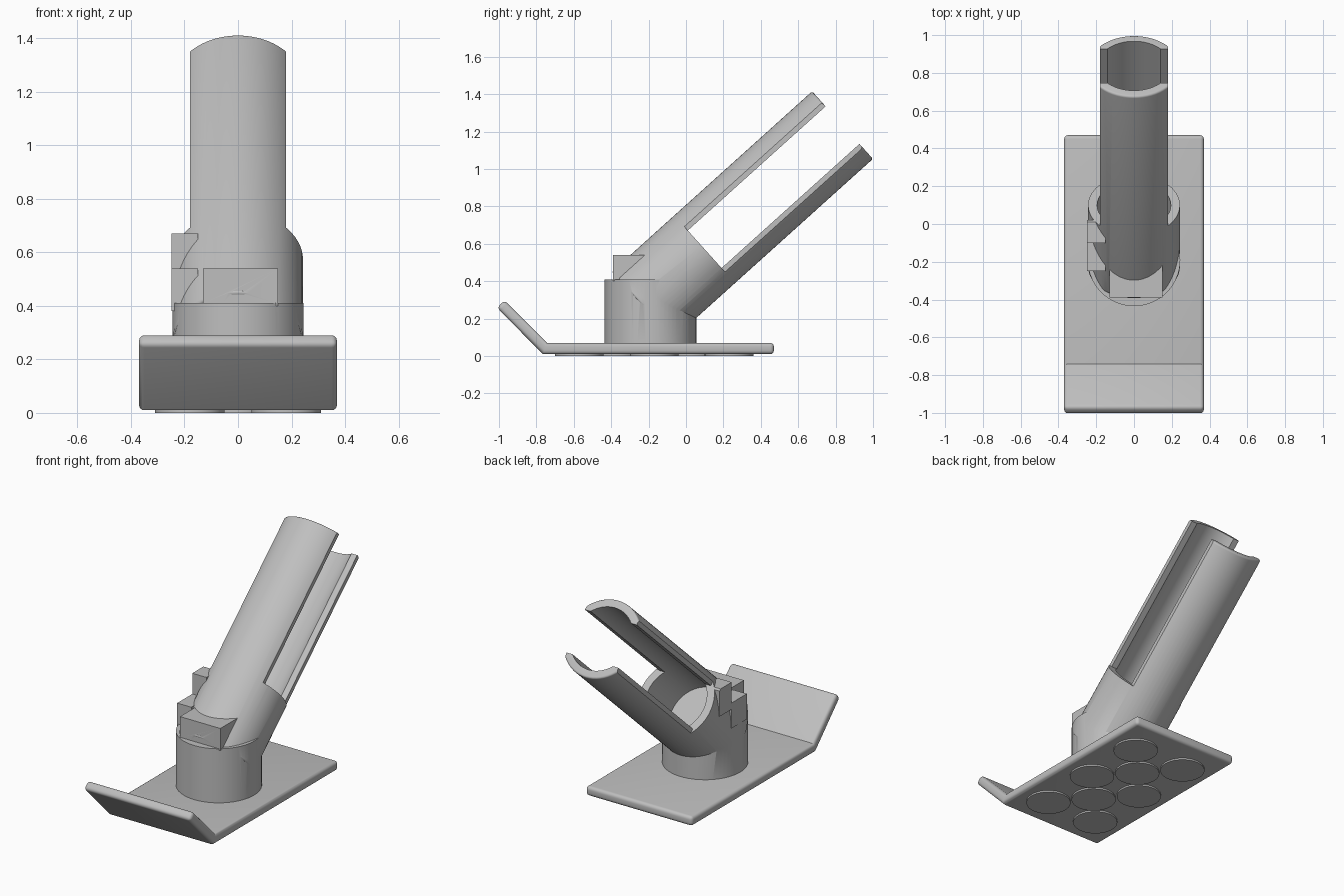
import bpy, bmesh, math
from mathutils import Vector, Matrix

if "Cube" in bpy.data.objects:
    bpy.data.objects.remove(bpy.data.objects["Cube"], do_unlink=True)

grey = bpy.data.materials.new("light grey")
grey.use_nodes = True
colour = (0.52, 0.52, 0.52, 1)
grey.diffuse_color = colour
grey.node_tree.nodes["Principled BSDF"].inputs["Base Color"].default_value = colour

TILT = math.radians(42)
AXIS = Vector((0, math.cos(TILT), math.sin(TILT)))
ELBOW = Vector((0, -0.19, 0.31))
ROT = (TILT - math.pi / 2, 0, 0)
R, BORE = 0.243, 0.195
START, FLOOR, SHOULDER, END = -0.06, 0.07, 0.39, 1.382


def finish(obj, name):
    obj.name = name
    obj.data.materials.append(grey)
    return obj


def activate(obj):
    bpy.ops.object.select_all(action='DESELECT')
    obj.select_set(True)
    bpy.context.view_layer.objects.active = obj


def cylinder(name, radius, depth, location, rotation=(0, 0, 0), sides=64):
    bpy.ops.mesh.primitive_cylinder_add(vertices=sides, radius=radius, depth=depth,
                                        location=location, rotation=rotation)
    return finish(bpy.context.object, name)


def tilted_cylinder(name, radius, a, b):
    return cylinder(name, radius, b - a, ELBOW + AXIS * (a + b) / 2, ROT)


def box(name, size, location, rotation=(0, 0, 0)):
    bpy.ops.mesh.primitive_cube_add(size=1, location=location, rotation=rotation)
    obj = bpy.context.object
    obj.scale = size
    return finish(obj, name)


def span_box(name, low, high):
    low, high = Vector(low), Vector(high)
    return box(name, high - low, (low + high) / 2)


def apply(obj, mod):
    activate(obj)
    bpy.ops.object.modifier_apply(modifier=mod.name)


def combine(obj, other, operation):
    mod = obj.modifiers.new("combine", 'BOOLEAN')
    mod.operation, mod.object, mod.solver = operation, other, 'EXACT'
    apply(obj, mod)
    bpy.data.objects.remove(other, do_unlink=True)


def round_edges(obj, width, angle):
    mod = obj.modifiers.new("round", 'BEVEL')
    mod.width, mod.segments = width, 4
    mod.limit_method, mod.angle_limit = 'ANGLE', math.radians(angle)
    apply(obj, mod)


def smooth(obj):
    activate(obj)
    bpy.ops.object.shade_smooth_by_angle(angle=math.radians(30))


# Base plate with an upturned front lip, extruded from its side profile
profile = [(-0.765, 0.01), (0.47, 0.01), (0.47, 0.07), (-0.742, 0.07),
           (-0.97, 0.298), (-1.01, 0.258)]
bm = bmesh.new()
face = bm.faces.new([bm.verts.new((-0.37, y, z)) for y, z in profile])
side = bmesh.ops.extrude_face_region(bm, geom=[face])
bmesh.ops.translate(bm, vec=(0.74, 0, 0),
                    verts=[v for v in side["geom"] if isinstance(v, bmesh.types.BMVert)])
bmesh.ops.recalc_face_normals(bm, faces=bm.faces)
mesh = bpy.data.meshes.new("base_plate")
bm.to_mesh(mesh)
bm.free()
plate = bpy.data.objects.new("base_plate", mesh)
bpy.context.collection.objects.link(plate)
finish(plate, "base_plate")
round_edges(plate, 0.02, 60)
smooth(plate)

# Round foot pads in a staggered pattern under the plate
pads = [(x, y) for x in (-0.18, 0.18) for y in (-0.57, -0.17, 0.23)]
for i, (x, y) in enumerate(pads + [(0, -0.37), (0, 0.03)]):
    smooth(cylinder(f"foot_pad_{i + 1}", 0.13, 0.014, (x, y, 0.007), sides=48))

# Leaning tube joined to a short upright stem
holder = tilted_cylinder("tube_holder", R, START, END)
round_edges(holder, 0.012, 60)
combine(holder, span_box("floor_cutter", (-1, -1, -1), (1, 1, 0.06)), 'DIFFERENCE')
combine(holder, cylinder("stem", R + 0.002, 0.35, (0, -0.19, 0.235)), 'UNION')

# Small stepped blocks on the elbow
for name, low, high in (
        ("front_block", (-0.13, -0.39, 0.40), (0.15, -0.22, 0.54)),
        ("side_block_low", (-0.248, -0.25, 0.38), (-0.15, -0.1, 0.54)),
        ("side_block_high", (-0.248, -0.1, 0.5), (-0.15, 0.02, 0.67))):
    combine(holder, span_box(name, low, high), 'UNION')

# Hollow bore, then the open slot that leaves an upper and a lower arm
combine(holder, tilted_cylinder("bore_cutter", BORE, FLOOR, END + 0.1), 'DIFFERENCE')
length = END + 0.1 - SHOULDER
middle = ELBOW + AXIS * (SHOULDER + length / 2)
combine(holder, box("slot_cutter", (1, 0.27, length), middle, ROT), 'DIFFERENCE')
for s in (-1, 1):
    trim = box("arm_trim", (0.2, 1, length), middle + Vector((s * 0.28, 0, 0)), ROT)
    combine(holder, trim, 'DIFFERENCE')
smooth(holder)
